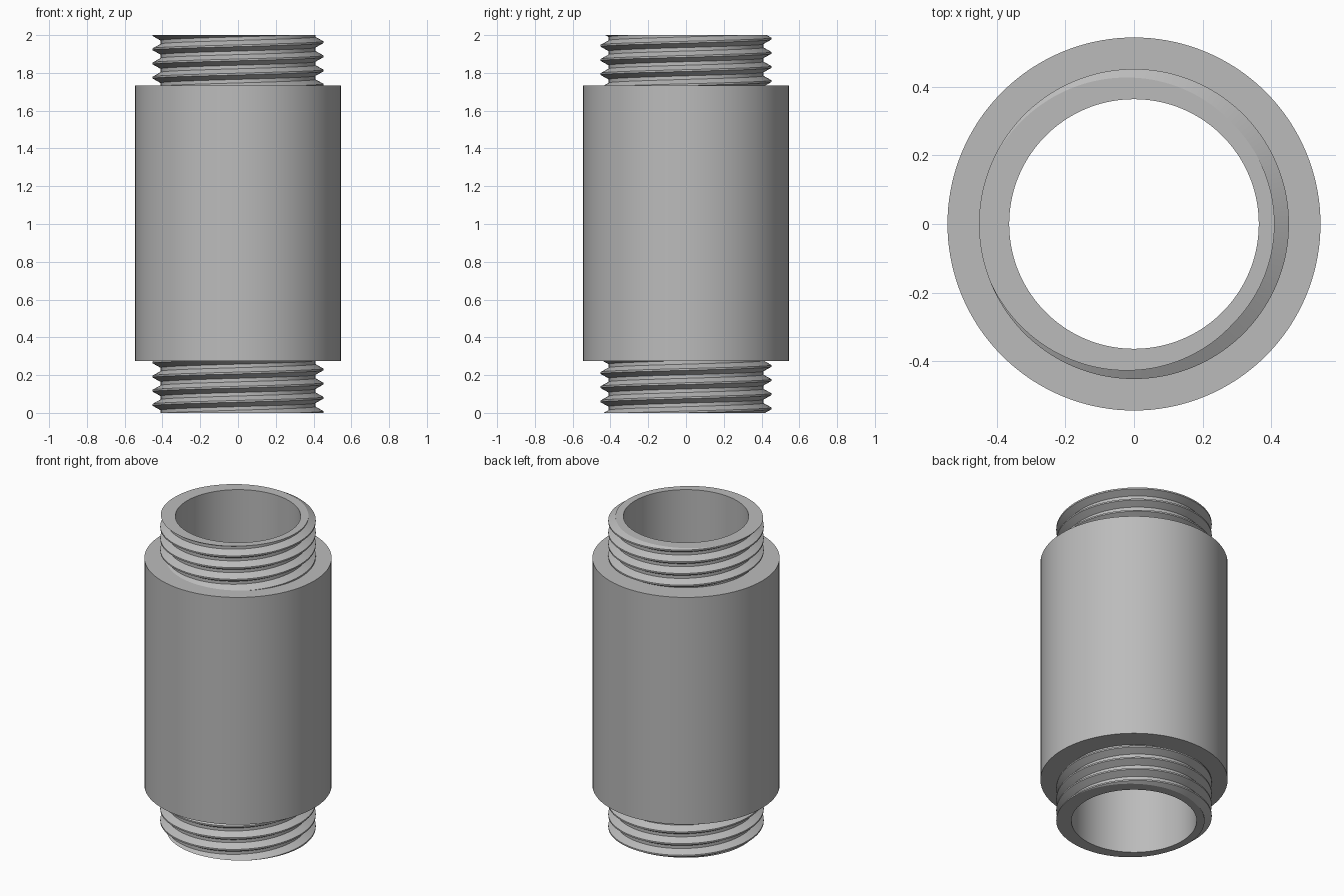
import bpy
import bmesh
from math import cos, sin, pi, radians

cube = bpy.data.objects.get("Cube")
if cube:
    bpy.data.objects.remove(cube, do_unlink=True)

BORE, ROOT, CREST, SLEEVE = 0.364, 0.41, 0.452, 0.544
Z_LOW, Z_HIGH, TOP = 0.275, 1.732, 2.0
PITCH = 0.075
SEGMENTS = 144

steel = bpy.data.materials.new("grey_steel")
steel.use_nodes = True
GREY = (0.5, 0.5, 0.5, 1)
steel.diffuse_color = GREY
steel.node_tree.nodes["Principled BSDF"].inputs["Base Color"].default_value = GREY


def revolve(name, column, closed):
    """Skin the (radius, height) columns given by column(angle) around z."""
    bm = bmesh.new()
    rings = []
    for i in range(SEGMENTS + 1):
        a = 2 * pi * i / SEGMENTS
        rings.append([bm.verts.new((r * cos(a), r * sin(a), z)) for r, z in column(a)])
    count = len(rings[0])
    for left, right in zip(rings, rings[1:]):
        for k in range(count if closed else count - 1):
            n = (k + 1) % count
            bm.faces.new((left[k], right[k], right[n], left[n]))
    bmesh.ops.remove_doubles(bm, verts=bm.verts, dist=1e-5)
    bmesh.ops.recalc_face_normals(bm, faces=bm.faces)
    mesh = bpy.data.meshes.new(name)
    bm.to_mesh(mesh)
    bm.free()
    mesh.materials.append(steel)
    obj = bpy.data.objects.new(name, mesh)
    bpy.context.collection.objects.link(obj)
    bpy.ops.object.select_all(action='DESELECT')
    obj.select_set(True)
    bpy.context.view_layer.objects.active = obj
    bpy.ops.object.shade_smooth_by_angle(angle=radians(25))
    return obj


def thread_radius(offset):
    """Truncated 60 degree thread; offset is the height above a crest centre."""
    d = abs((offset + PITCH / 2) % PITCH - PITCH / 2)
    t = (d - PITCH / 16) / (PITCH * 5 / 16)
    return CREST + (ROOT - CREST) * min(max(t, 0), 1)


def thread_column(z0, z1, crest):
    """Right-handed thread cut flat at z0 and z1; crest is its height at angle 0."""
    turns = int((z1 - z0) / PITCH) + 3
    corners = [PITCH * (k + s) for k in range(-turns, turns + 1)
               for s in (-3 / 8, -1 / 16, 1 / 16, 3 / 8)]

    def column(a):
        base = crest + PITCH * a / (2 * pi)
        heights = [min(max(base + c, z0), z1) for c in corners]
        return ([(BORE, z0)] + [(thread_radius(z - base), z) for z in heights]
                + [(BORE, z1)])
    return column


# Central sleeve
revolve("sleeve", lambda a: [(BORE, Z_LOW), (SLEEVE, Z_LOW),
                             (SLEEVE, Z_HIGH), (BORE, Z_HIGH)], True)

# Threaded ends, the lower one being the upper one turned over
revolve("upper_thread", thread_column(Z_HIGH, TOP, TOP - PITCH / 2), True)
revolve("lower_thread", thread_column(0, Z_LOW, 0.005), True)
